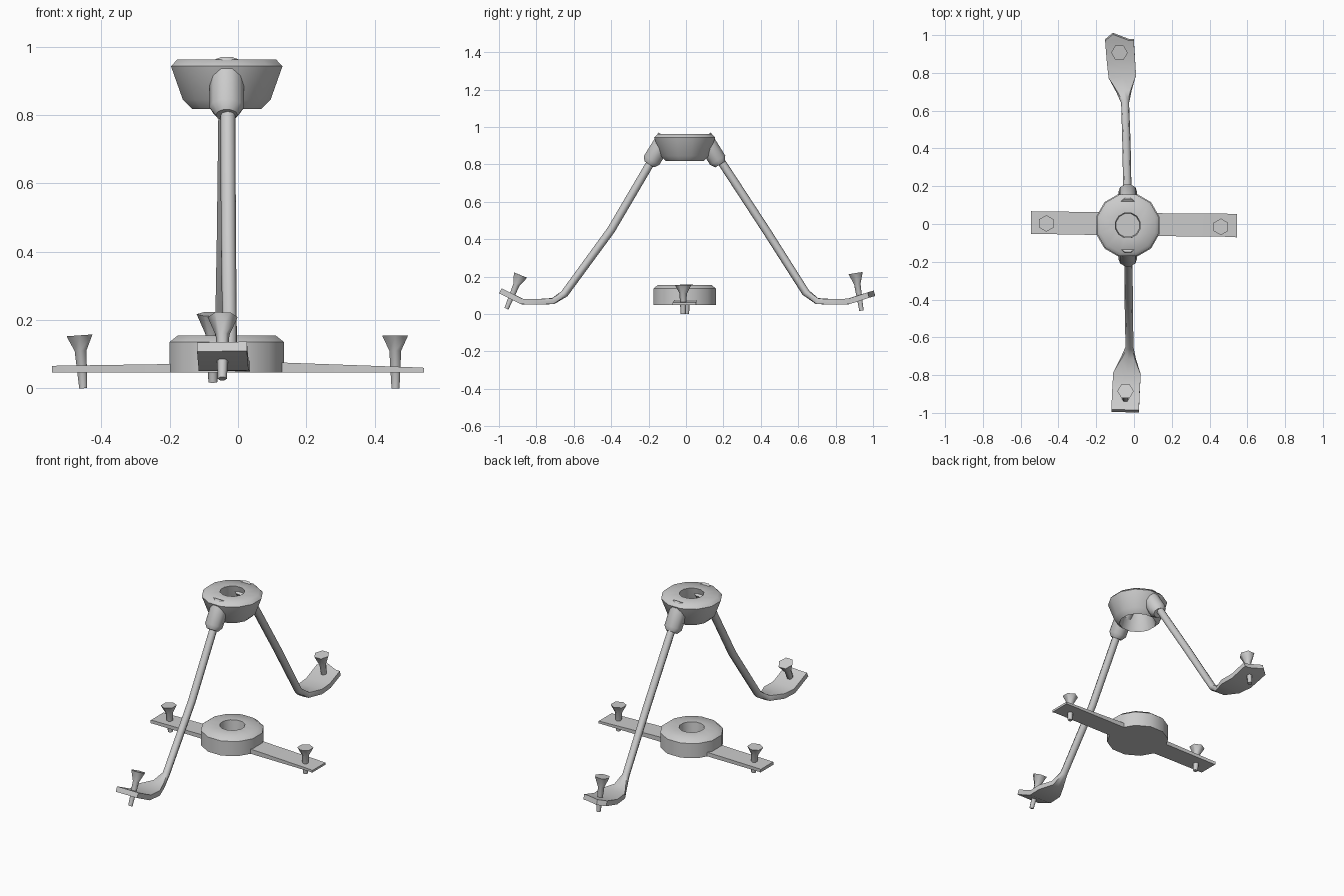
import bpy, bmesh
from math import sin, cos, pi, radians
from mathutils import Vector

if "Cube" in bpy.data.objects:
    bpy.data.objects.remove(bpy.data.objects["Cube"])

CX, CY = -0.033, -0.007


def finish(name, bm, angle):
    bmesh.ops.recalc_face_normals(bm, faces=bm.faces[:])
    me = bpy.data.meshes.new(name)
    bm.to_mesh(me)
    bm.free()
    ob = bpy.data.objects.new(name, me)
    bpy.context.collection.objects.link(ob)
    bpy.ops.object.select_all(action='DESELECT')
    ob.select_set(True)
    bpy.context.view_layer.objects.active = ob
    bpy.ops.object.shade_smooth_by_angle(angle=radians(angle))
    return ob


def skin(name, rings, caps=True, loop=False, angle=50):
    """Join successive rings of points with quads."""
    bm = bmesh.new()
    vs = [[bm.verts.new(p) for p in r] for r in rings]
    pairs = list(zip(vs, vs[1:])) + ([(vs[-1], vs[0])] if loop else [])
    for a, b in pairs:
        for i in range(len(a)):
            j = (i + 1) % len(a)
            bm.faces.new((a[i], a[j], b[j], b[i]))
    if caps and not loop:
        bm.faces.new(vs[0])
        bm.faces.new(vs[-1])
    return finish(name, bm, angle)


def lathe(name, profile, loop=False):
    n = 12
    rings = [[(CX + r * cos((i + .5) * 2 * pi / n), CY + r * sin((i + .5) * 2 * pi / n), z)
              for i in range(n)] for r, z in profile]
    return skin(name, rings, loop=loop)


def sweep(name, stations):
    """Stations: x, y, z, half width, half thickness, squareness (0 round, 1 box)."""
    pts = [Vector(s[:3]) for s in stations]
    rings = []
    for k, (p, s) in enumerate(zip(pts, stations)):
        t = (pts[min(k + 1, len(pts) - 1)] - pts[max(k - 1, 0)]).normalized()
        side = Vector((1, 0, 0))
        side = (side - t * side.dot(t)).normalized()
        up = side.cross(t)
        ring = []
        for i in range(8):
            c, d = cos(i * pi / 4), sin(i * pi / 4)
            f = 1 + s[5] * (1 / max(abs(c), abs(d)) - 1)
            ring.append(p + side * c * f * s[3] + up * d * f * s[4])
        rings.append(ring)
    return skin(name, rings)


def tapered(name, start, end, profile, n, turn=0.0, angle=65):
    """Turned shape along start->end; profile is (fraction, radius)."""
    a, b = Vector(start), Vector(end)
    t = (b - a).normalized()
    u = (Vector((1, 0, 0)) - t * t.x).normalized()
    v = t.cross(u)
    rings = [[a.lerp(b, f) + (u * cos(turn + i * 2 * pi / n) + v * sin(turn + i * 2 * pi / n)) * r
              for i in range(n)] for f, r in profile]
    return skin(name, rings, angle=angle)


# Upper hub: tapered ring with a through hole
lathe("upper_hub", [(.068, .962), (.150, .962), (.169, .943), (.133, .845),
                    (.105, .818), (.098, .835)], loop=True)

# Lower hub: disc with a round recess in the top
lathe("lower_hub", [(.174, .047), (.174, .135), (.148, .155), (.070, .155), (.064, .085)])

# Strap through the lower hub
skin("base_strap", [[(x, y0, .047), (x, y1, .047), (x, y1, zt), (x, y0, zt)]
                    for x, y0, y1, zt in [(-.545, -.053, .070, .065), (-.535, -.052, .066, .066),
                                          (-.2, -.058, .064, .071), (.14, -.064, .057, .075),
                                          (.53, -.068, .054, .061), (.545, -.072, .054, .060)]])

# Legs: round rods that flatten into upturned feet
sweep("back_leg", [(-.035, .165, .85, .022, .022, 0), (-.040, .43, .445, .022, .022, 0),
                   (-.047, .64, .115, .021, .021, 0), (-.053, .70, .069, .040, .017, .6),
                   (-.062, .78, .065, .073, .015, 1), (-.069, .865, .066, .075, .015, 1),
                   (-.077, .975, .101, .076, .015, 1), (-.070, .992, .106, .045, .015, 1)])
sweep("front_leg", [(-.030, -.165, .85, .022, .022, 0), (-.028, -.40, .45, .022, .022, 0),
                    (-.024, -.65, .108, .021, .021, 0), (-.030, -.71, .069, .040, .017, .6),
                    (-.037, -.79, .065, .073, .015, 1), (-.042, -.875, .066, .073, .015, 1),
                    (-.047, -.99, .122, .073, .015, 1)])

# Sockets holding the rods in the upper hub
for name, s in (("back_socket", 1), ("front_socket", -1)):
    tapered(name, (CX, CY + s * .10, .945), (CX, CY + s * .19, .80),
            [(0, .05), (.85, .05), (1, .032)], 10, angle=50)

# Hexagonal countersunk screws
SCREW = [(0, .044), (.29, .020), (1, .0135)]
for name, top, tip, turn in [
        ("left_screw", (-.464, .003, .155), (-.453, .003, 0), pi / 6),
        ("right_screw", (.460, -.015, .155), (.461, -.015, 0), pi / 6),
        ("front_screw", (-.045, -.885, .208), (-.046, -.960, .028), 0),
        ("back_screw", (-.077, .907, .218), (-.073, .938, .018), 0)]:
    tapered(name, top, tip, SCREW, 6, turn)
